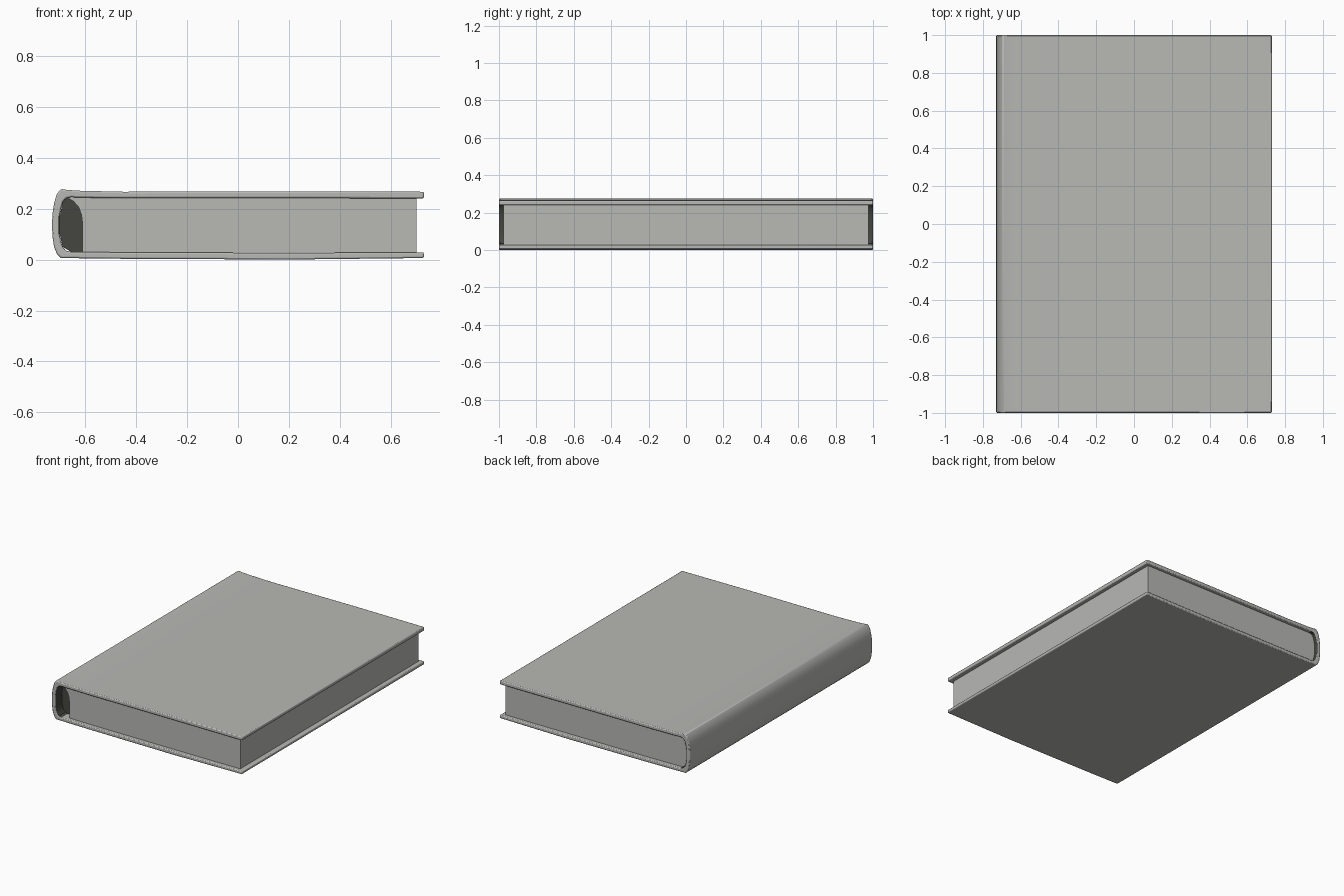
import bpy, bmesh

if "Cube" in bpy.data.objects:
    bpy.data.objects.remove(bpy.data.objects["Cube"])


def material(name, rgb):
    m = bpy.data.materials.new(name)
    m.diffuse_color = (*rgb, 1)
    m.use_nodes = True
    m.node_tree.nodes["Principled BSDF"].inputs["Base Color"].default_value = m.diffuse_color
    return m


GREY = material("warm grey", (0.48, 0.48, 0.46))
DARK = material("dark lining", (0.06, 0.06, 0.05))


def finish(bm, name, mats, bevel=0.0):
    bmesh.ops.recalc_face_normals(bm, faces=bm.faces)
    mesh = bpy.data.meshes.new(name)
    bm.to_mesh(mesh)
    bm.free()
    ob = bpy.data.objects.new(name, mesh)
    bpy.context.collection.objects.link(ob)
    for m in mats:
        mesh.materials.append(m)
    if bevel:
        b = ob.modifiers.new("soft edges", "BEVEL")
        b.width, b.segments, b.limit_method = bevel, 2, "ANGLE"
        b.angle_limit = 0.9
    bpy.ops.object.select_all(action="DESELECT")
    ob.select_set(True)
    bpy.context.view_layer.objects.active = ob
    bpy.ops.object.shade_smooth_by_angle(angle=0.6)
    return ob


def prism(name, profile, y0, y1, mat):
    """Extrude an x,z outline along y."""
    bm = bmesh.new()
    a = [bm.verts.new((x, y0, z)) for x, z in profile]
    b = [bm.verts.new((x, y1, z)) for x, z in profile]
    bm.faces.new(a)
    bm.faces.new(b[::-1])
    for i in range(len(a)):
        j = (i + 1) % len(a)
        bm.faces.new((a[i], a[j], b[j], b[i]))
    return finish(bm, name, [mat])


# Cover: boards and rounded spine as one thick C-shaped section
outer = [(0.73, 0.266), (0.2, 0.268), (-0.45, 0.266), (-0.62, 0.270), (-0.668, 0.273),
         (-0.695, 0.277), (-0.712, 0.255), (-0.722, 0.22), (-0.728, 0.18), (-0.73, 0.135),
         (-0.728, 0.09), (-0.722, 0.05), (-0.71, 0.02), (-0.695, 0.006), (-0.668, 0.006),
         (-0.62, 0.005), (-0.45, 0.003), (0.2, 0.0), (0.73, 0.006)]
inner = [(0.73, 0.240), (0.2, 0.241), (-0.45, 0.241), (-0.62, 0.243), (-0.655, 0.245),
         (-0.675, 0.24), (-0.688, 0.225), (-0.695, 0.20), (-0.70, 0.17), (-0.70, 0.135),
         (-0.70, 0.10), (-0.695, 0.07), (-0.688, 0.05), (-0.675, 0.035), (-0.655, 0.03),
         (-0.62, 0.03), (-0.45, 0.028), (0.2, 0.026), (0.73, 0.028)]
bm = bmesh.new()
rows = [[bm.verts.new((x, y, z)) for x, z in line]
        for line, y in ((outer, -1), (outer, 1), (inner, 1), (inner, -1))]
n = len(outer)
for r in range(4):
    p, q = rows[r], rows[(r + 1) % 4]
    for i in range(n - 1):
        f = bm.faces.new((p[i], p[i + 1], q[i + 1], q[i]))
        # the inside of the spine is dark
        if r == 2 and 4 <= i <= 13:
            f.material_index = 1
for i in (0, n - 1):
    bm.faces.new([row[i] for row in rows])
finish(bm, "cover", [GREY, DARK], 0.006)

# Page block with a rounded shoulder beside the hollow spine
shoulder = [(-0.67, 0.243), (-0.645, 0.228), (-0.625, 0.205), (-0.614, 0.175),
            (-0.61, 0.14), (-0.61, 0.028)]
prism("page_block", [(0.70, 0.027), (0.70, 0.241)] + shoulder, -0.975, 0.975, GREY)

# Dark lining filling the spine hollow, slightly recessed at the front
hollow = shoulder + [(-0.655, 0.03), (-0.688, 0.05), (-0.70, 0.10), (-0.70, 0.17),
                     (-0.688, 0.225)]
prism("spine_lining", hollow, -0.93, 0.93, DARK)

# Pages close the spine at the back
prism("back_page_end", hollow, 0.93, 0.975, GREY)
